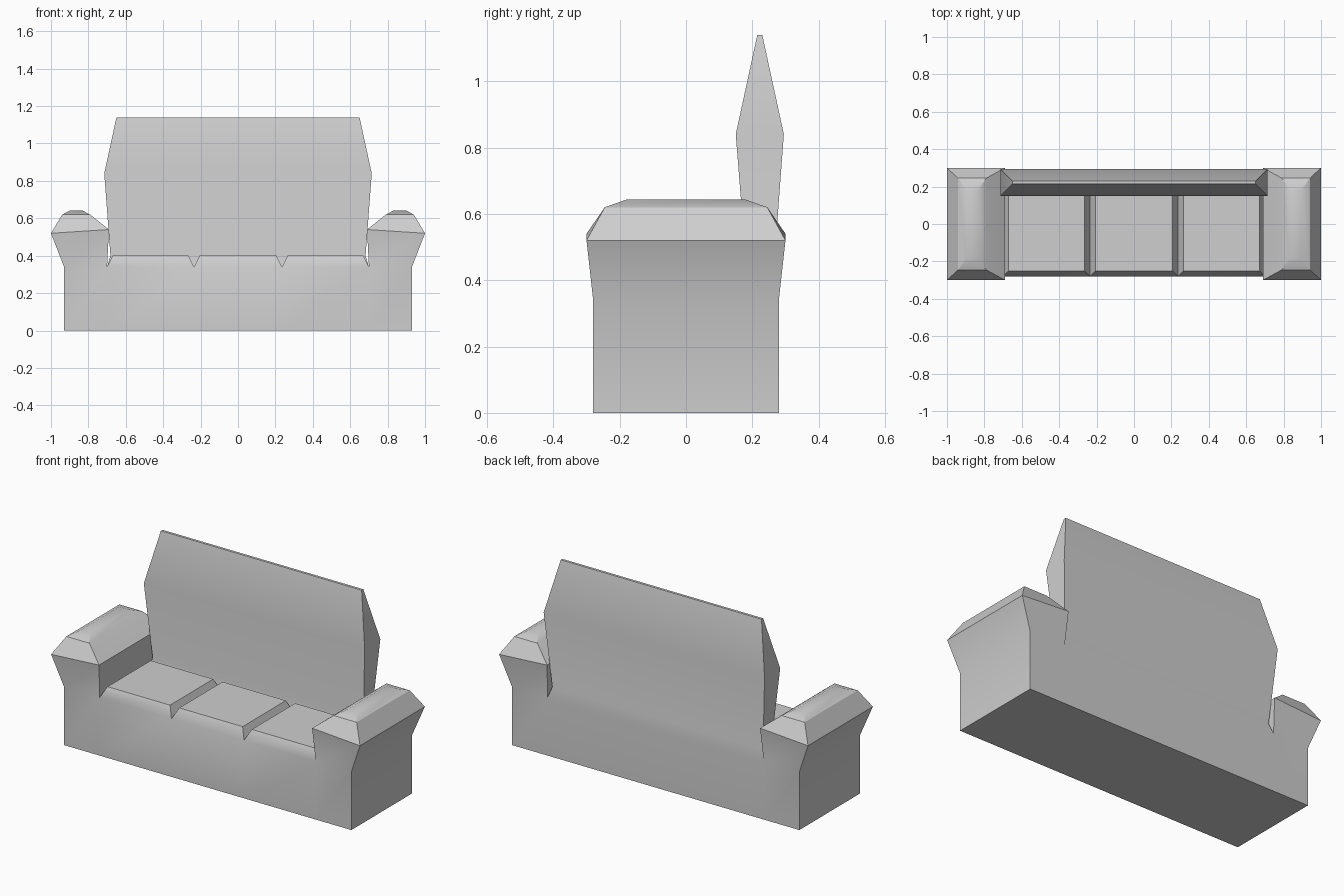
import bpy, bmesh, math

cube = bpy.data.objects.get("Cube")
if cube:
    bpy.data.objects.remove(cube)

# One upholstery colour
GREY = (0.62, 0.62, 0.62, 1)
fabric = bpy.data.materials.new("grey_fabric")
fabric.use_nodes = True
fabric.diffuse_color = GREY
fabric.node_tree.nodes["Principled BSDF"].inputs["Base Color"].default_value = GREY

bm = bmesh.new()


def ring(x0, x1, y0, y1, z0, z1=None):
    """Rectangle, counter-clockwise from above; z0 and z1 are its heights at x0 and x1."""
    z1 = z0 if z1 is None else z1
    return [(x0, y0, z0), (x1, y0, z1), (x1, y1, z1), (x0, y1, z0)]


def face(points):
    bm.faces.new([bm.verts.new(p) for p in points])


def loft(rings):
    """Walls through the rings, open below and capped on top."""
    for low, high in zip(rings, rings[1:]):
        for i in range(4):
            j = (i + 1) % 4
            face([low[i], low[j], high[j], high[i]])
    face(rings[-1])


W, D, SEAT = 0.93, 0.28, 0.34     # body half width, half depth, seam height
ARM, SPLIT, REAR = 0.70, 0.235, 0.17
seams = [-ARM, -SPLIT, SPLIT, ARM]

# Base walls, divided where the cushions, arms and back grow out of them
outline = [(x, -D) for x in [-W] + seams + [W]]
outline += [(x, D) for x in (W, ARM, -ARM, -W)]
for a, b in zip(outline, outline[1:] + outline[:1]):
    face([(*a, 0), (*b, 0), (*b, SEAT), (*a, SEAT)])
face(ring(-W, W, -D, D, 0)[::-1])

# Three seat cushions with V grooves between them
for x0, x1 in zip(seams, seams[1:]):
    loft([ring(x0, x1, -D, REAR, SEAT),
          ring(x0 + 0.03, x1 - 0.03, -0.25, 0.15, 0.4)])

# Flared arms: inner x, outer x, half depth, inner z, outer z
arm_profile = [(ARM, W, D, SEAT, SEAT),
               (0.69, 1.0, 0.3, 0.54, 0.52),
               (0.79, 0.94, 0.245, 0.62, 0.62),
               (0.835, 0.895, 0.18, 0.643, 0.643)]
loft([ring(a, b, -d, d, za, zb) for a, b, d, za, zb in arm_profile])
loft([ring(-b, -a, -d, d, zb, za) for a, b, d, za, zb in arm_profile])

# Tall backrest, thickest at mid height: half width, front y, rear y, z
back_profile = [(ARM, REAR, D, SEAT), (0.682, 0.185, 0.262, 0.4),
                (0.715, 0.15, 0.295, 0.84), (0.65, 0.215, 0.23, 1.14)]
loft([ring(-w, w, y0, y1, z) for w, y0, y1, z in back_profile])

# Weld the parts into one upholstered body
bmesh.ops.remove_doubles(bm, verts=bm.verts, dist=0.0005)
mesh = bpy.data.meshes.new("sofa_body")
bm.to_mesh(mesh)
bm.free()
mesh.materials.append(fabric)
sofa = bpy.data.objects.new("sofa_body", mesh)
bpy.context.collection.objects.link(sofa)

bpy.ops.object.select_all(action='DESELECT')
sofa.select_set(True)
bpy.context.view_layer.objects.active = sofa
bpy.ops.object.shade_smooth_by_angle(angle=math.radians(30))
